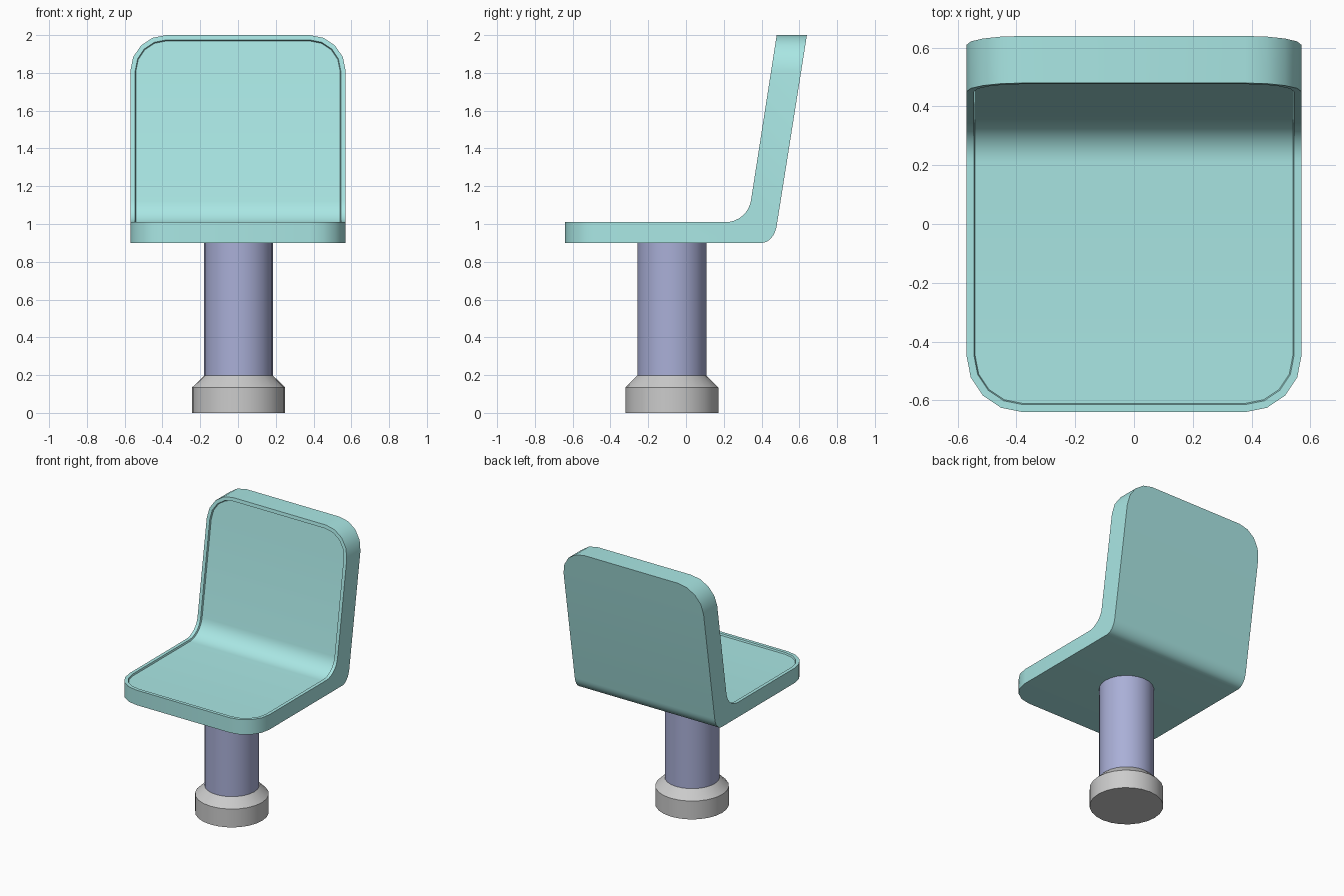
import bpy, bmesh
from math import sin, cos, pi

if "Cube" in bpy.data.objects:
    bpy.data.objects.remove(bpy.data.objects["Cube"])


def finish(name, bm, color=None):
    bmesh.ops.recalc_face_normals(bm, faces=bm.faces)
    me = bpy.data.meshes.new(name)
    bm.to_mesh(me)
    bm.free()
    ob = bpy.data.objects.new(name, me)
    bpy.context.collection.objects.link(ob)
    if color:
        mat = bpy.data.materials.new(name + "_colour")
        mat.diffuse_color = (*color, 1)
        mat.use_nodes = True
        mat.node_tree.nodes["Principled BSDF"].inputs["Base Color"].default_value = mat.diffuse_color
        me.materials.append(mat)
    bpy.ops.object.select_all(action='DESELECT')
    ob.select_set(True)
    bpy.context.view_layer.objects.active = ob
    bpy.ops.object.shade_smooth_by_angle(angle=0.52)
    return ob


def lathe(name, profile, sides, color=None, cx=0.003, cy=-0.075):
    bm = bmesh.new()
    rings = [[bm.verts.new((cx + r * cos(2 * pi * i / sides), cy + r * sin(2 * pi * i / sides), z))
              for i in range(sides)] for r, z in profile]
    for a, b in zip(rings, rings[1:]):
        for i in range(sides):
            j = (i + 1) % sides
            bm.faces.new((a[i], a[j], b[j], b[i]))
    bm.faces.new(rings[0])
    bm.faces.new(rings[-1])
    return finish(name, bm, color)


def fillet(a, b, c, t, w=0.76):
    # circular bend between two straight runs
    k = ((1 - t) ** 2, 2 * w * t * (1 - t), t * t)
    return tuple(sum(m * p[i] for m, p in zip(k, (a, b, c))) / sum(k) for i in (0, 1))


# seat shell: stations of (sitting-side point, underside point, half width)
HALF, R, N, BEND = 0.57, 0.19, 4, 8
stations = []
for i in range(N + 1):
    a = i / N * pi / 2
    y = -0.64 + R * (1 - cos(a))
    stations.append(((y, 1.01), (y, 0.90), HALF - R + R * sin(a)))
for i in range(BEND + 1):
    t = i / BEND
    stations.append((fillet((0.21, 1.01), (0.326, 1.01), (0.344, 1.125), t),
                     fillet((0.40, 0.90), (0.466, 0.90), (0.48, 0.99), t), HALF))
for i in range(N, -1, -1):
    a = i / N * pi / 2
    z = 2.0 - R * (1 - cos(a))
    stations.append(((0.48 - 0.155 * (2 - z), z), (0.64 - 0.158 * (2 - z), z), HALF - R + R * sin(a)))

bm = bmesh.new()
rows = [[bm.verts.new((x, *p)) for x, p in ((-w, top), (w, top), (w, low), (-w, low))]
        for top, low, w in stations]
panel = []
for a, b in zip(rows, rows[1:]):
    for i in range(4):
        j = (i + 1) % 4
        f = bm.faces.new((a[i], a[j], b[j], b[i]))
        if i == 0:
            panel.append(f)
bm.faces.new(rows[0])
bm.faces.new(rows[-1])
bmesh.ops.recalc_face_normals(bm, faces=bm.faces)

# shallow recessed panel inside a narrow rim
for thick, depth in ((0.025, 0.0), (0.004, -0.012)):
    bmesh.ops.inset_region(bm, faces=panel, thickness=thick, depth=depth,
                           use_boundary=True, use_even_offset=True)
finish("seat_shell", bm, (0.40, 0.80, 0.78))

# pedestal
lathe("column", [(0.183, 0.15), (0.183, 0.905)], 24, (0.40, 0.43, 0.68))
lathe("base", [(0.246, 0), (0.246, 0.135), (0.183, 0.197)], 24)
